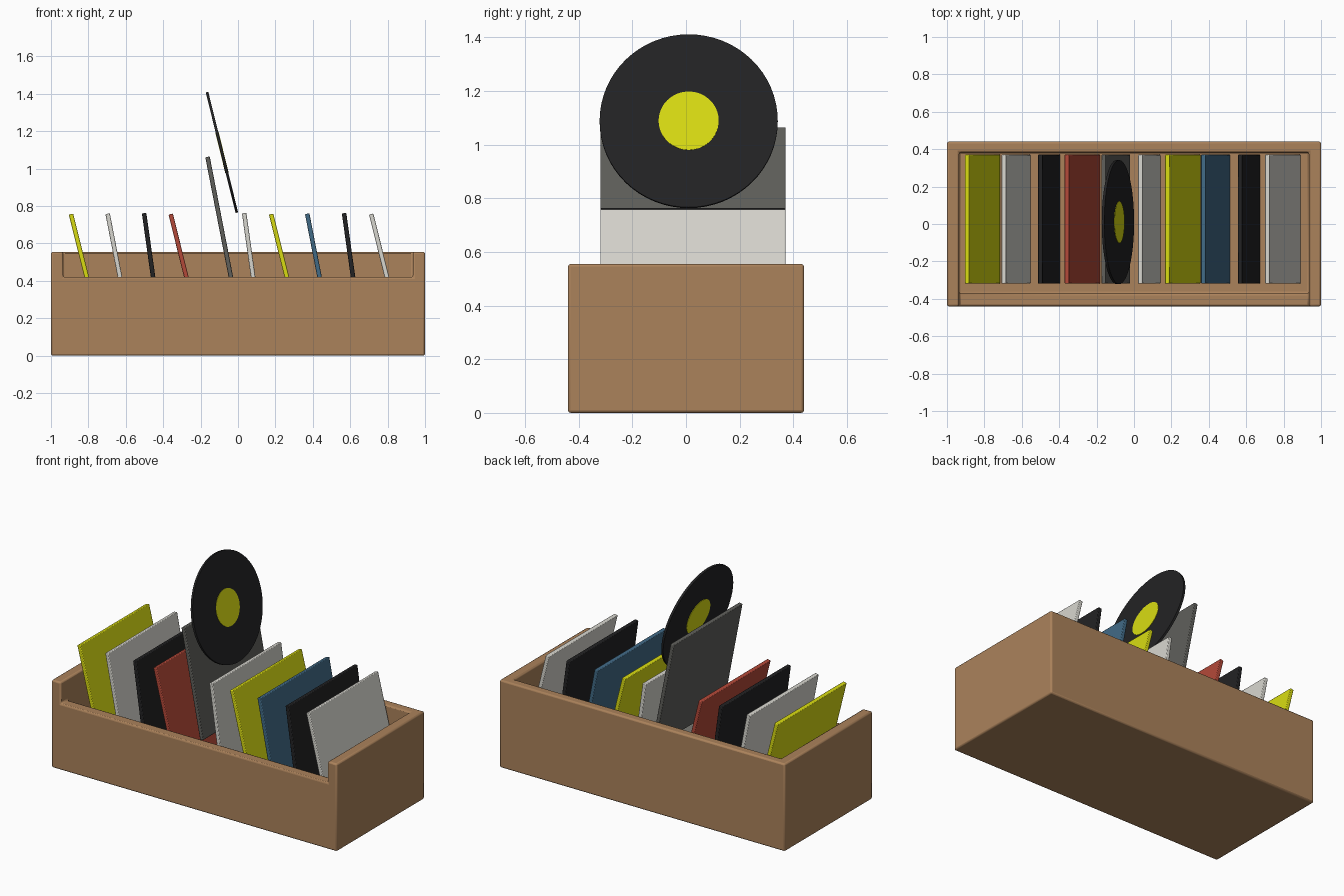
import bpy, bmesh, math
from mathutils import Matrix, Vector

if "Cube" in bpy.data.objects:
    bpy.data.objects.remove(bpy.data.objects["Cube"])


def material(name, rgb):
    m = bpy.data.materials.new(name)
    m.diffuse_color = (*rgb, 1)
    m.use_nodes = True
    m.node_tree.nodes["Principled BSDF"].inputs["Base Color"].default_value = m.diffuse_color
    return m


WOOD = material("wood", (0.41, 0.225, 0.105))
YELLOW = material("yellow", (0.69, 0.71, 0.006))
WHITE = material("off_white", (0.68, 0.67, 0.62))
BLACK = material("black", (0.016, 0.016, 0.017))
RED = material("red", (0.45, 0.065, 0.04))
GREY = material("dark_grey", (0.115, 0.115, 0.105))
BLUE = material("blue", (0.053, 0.145, 0.24))


def make(name, bm, mat, bevel=0):
    me = bpy.data.meshes.new(name)
    bm.to_mesh(me)
    bm.free()
    ob = bpy.data.objects.new(name, me)
    bpy.context.collection.objects.link(ob)
    me.materials.append(mat)
    if bevel:
        b = ob.modifiers.new("bevel", 'BEVEL')
        b.width, b.segments, b.limit_method = bevel, 2, 'ANGLE'
    bpy.ops.object.select_all(action='DESELECT')
    ob.select_set(True)
    bpy.context.view_layer.objects.active = ob
    bpy.ops.object.shade_smooth_by_angle(angle=math.radians(35))
    return ob


# Crate: one open shell made from filled cells (floor, high sides and back, low front)
axes = ([-1, -0.935, 0.935, 1], [-0.44, -0.372, 0.383, 0.44], [0, 0.08, 0.42, 0.555])


def filled(c):
    i, j, k = c
    if min(c) < 0 or max(c) > 2:
        return False
    return k == 0 or i != 1 or j == 2 or (j == 0 and k == 1)


bm = bmesh.new()
cells = [(i, j, k) for i in range(3) for j in range(3) for k in range(3)]
for c in filter(filled, cells):
    for a in range(3):
        for s in (0, 1):
            n = list(c)
            n[a] += 2 * s - 1
            if filled(n):
                continue
            u, v = (a + 1) % 3, (a + 2) % 3
            pts = []
            for du, dv in ((0, 0), (1, 0), (1, 1), (0, 1)):
                g = list(c)
                g[a] += s
                g[u] += du
                g[v] += dv
                pts.append(bm.verts.new([axes[d][g[d]] for d in range(3)]))
            bm.faces.new(pts if s else pts[::-1])
bmesh.ops.remove_doubles(bm, verts=bm.verts, dist=1e-4)
bmesh.ops.dissolve_limit(bm, angle_limit=0.01, verts=bm.verts, edges=bm.edges)
bmesh.ops.recalc_face_normals(bm, faces=bm.faces)
make("crate", bm, WOOD, 0.01)

# Record sleeves: top centre x, top z, lean in degrees, colour
SIZE, THICK = 0.69, 0.024
sleeves = [
    (-0.893, 0.757, 14, YELLOW), (-0.697, 0.759, 11, WHITE),
    (-0.502, 0.762, 8, BLACK), (-0.36, 0.757, 14, RED),
    (-0.163, 1.063, 11, GREY), (0.033, 0.762, 8, WHITE),
    (0.177, 0.757, 14, YELLOW), (0.37, 0.759, 11, BLUE),
    (0.567, 0.762, 8, BLACK), (0.712, 0.757, 14, WHITE),
]
for n, (x, z, deg, mat) in enumerate(sleeves):
    rot = Matrix.Rotation(-math.radians(deg), 4, 'Y')
    centre = Vector((x, 0.026, z)) - rot @ Vector((0, 0, SIZE / 2))
    bm = bmesh.new()
    bmesh.ops.create_cube(bm, size=1, matrix=Matrix.Translation(centre) @ rot
                          @ Matrix.Diagonal((THICK, SIZE, SIZE, 1)))
    make(f"sleeve_{n + 1}", bm, mat, 0.004)

# Vinyl disc and the round labels on its two sides
place = (Matrix.Translation((-0.086, 0.01, 1.087))
         @ Matrix.Rotation(math.radians(90 - 13.9), 4, 'Y'))


def disc(name, radius, depth, mat):
    bm = bmesh.new()
    bmesh.ops.create_cone(bm, cap_ends=True, segments=64, radius1=radius,
                          radius2=radius, depth=depth, matrix=place)
    make(name, bm, mat)


disc("vinyl_record", 0.332, 0.014, BLACK)
disc("record_label", 0.112, 0.018, YELLOW)
